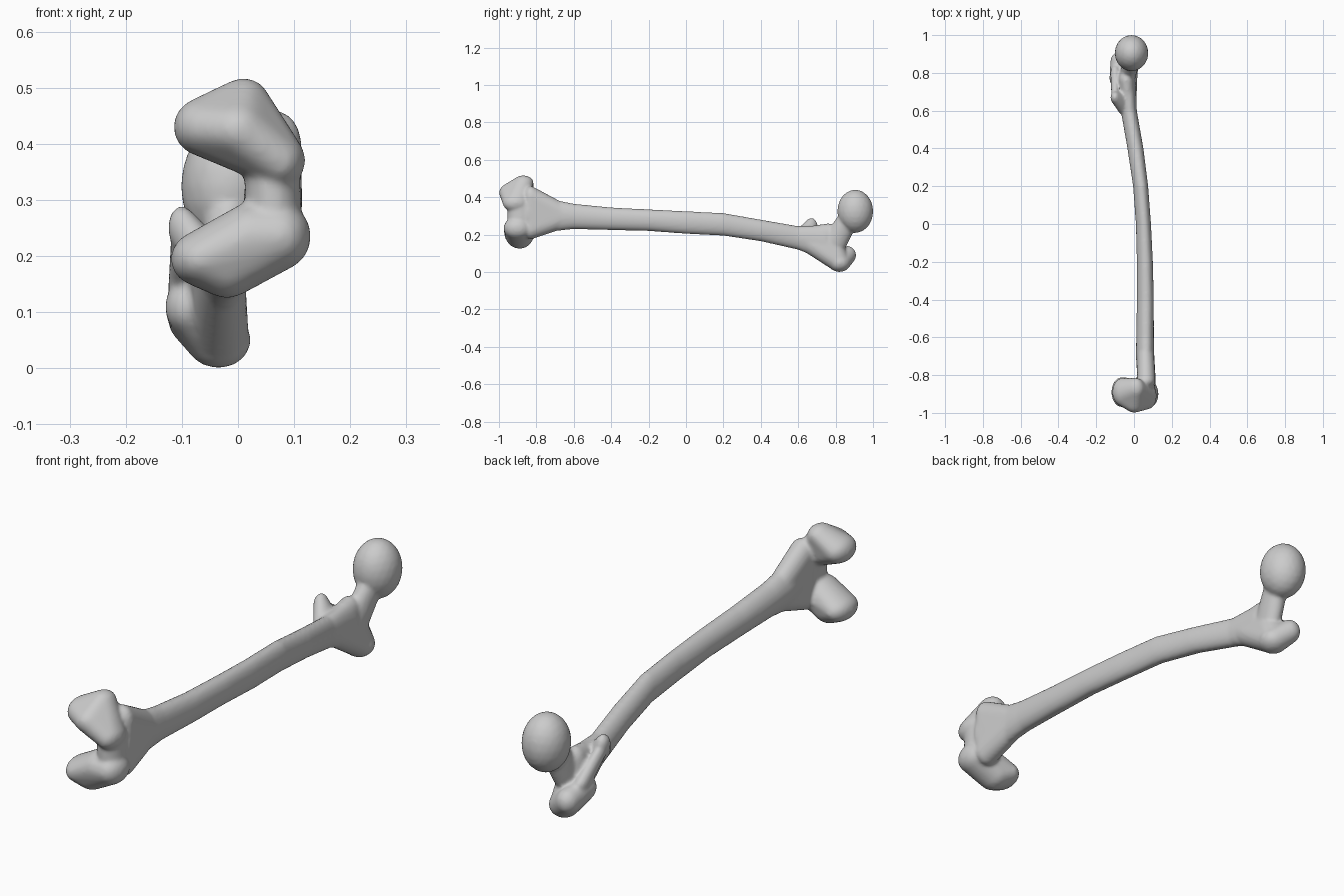
import bpy
import bmesh
from math import cos, sin, tau
from mathutils import Matrix, Vector

default_cube = bpy.data.objects.get("Cube")
if default_cube:
    bpy.data.objects.remove(default_cube, do_unlink=True)

bone_grey = bpy.data.materials.new("bone_grey")
bone_grey.use_nodes = True
colour = (0.6, 0.6, 0.6, 1)
bone_grey.diffuse_color = colour
bone_grey.node_tree.nodes["Principled BSDF"].inputs["Base Color"].default_value = colour

body = bmesh.new()


def add_part(part):
    """Merge one closed volume into the bone body."""
    bmesh.ops.recalc_face_normals(part, faces=part.faces[:])
    mesh = bpy.data.meshes.new("part")
    part.to_mesh(mesh)
    part.free()
    body.from_mesh(mesh)
    bpy.data.meshes.remove(mesh)


def lobe(*ellipsoids):
    """Convex skin stretched around ellipsoids given as (centre, radii)."""
    part = bmesh.new()
    for centre, radii in ellipsoids:
        matrix = Matrix.Translation(Vector(centre)) @ Matrix.Diagonal((*radii, 1))
        bmesh.ops.create_icosphere(part, subdivisions=3, radius=1, matrix=matrix)
    bmesh.ops.delete(part, geom=part.faces[:] + part.edges[:], context="EDGES_FACES")
    bmesh.ops.convex_hull(part, input=part.verts[:], use_existing_faces=False)
    loose = [v for v in part.verts if not v.link_faces]
    bmesh.ops.delete(part, geom=loose, context="VERTS")
    add_part(part)


def loft_shaft(sections, sides=32):
    """Loft along y; each section is y, x min, x max, z min, z max."""
    part = bmesh.new()
    rings = []
    for y, x_low, x_high, z_low, z_high in sections:
        ring = []
        for i in range(sides):
            a = tau * i / sides
            # the section narrows to a soft ridge along the rear side
            x = (x_low + x_high) / 2 + (x_high - x_low) / 2 * cos(a)
            z = (z_low + z_high) / 2 + (z_high - z_low) / 2 * sin(a) * (1 + 0.12 * cos(a))
            ring.append(part.verts.new((x, y, z)))
        rings.append(ring)
    for lower, upper in zip(rings, rings[1:]):
        for i in range(sides):
            j = (i + 1) % sides
            part.faces.new((lower[i], lower[j], upper[j], upper[i]))
    part.faces.new(rings[0])
    part.faces.new(rings[-1])
    add_part(part)


# Long bowed shaft
loft_shaft([
    (-.85, .02, .115, .2, .42),
    (-.7, .01, .107, .22, .385),
    (-.6, .012, .105, .23, .365),
    (-.4, .015, .105, .225, .345),
    (-.2, .015, .1, .22, .335),
    (0, .01, .09, .205, .325),
    (.2, -.005, .075, .195, .315),
    (.4, -.035, .05, .165, .28),
    (.6, -.07, .015, .12, .245),
    (.75, -.09, .01, .06, .25),
])

# Flare of the shaft toward the knee end
lobe(((.06, -.65, .3), (.045, .03, .065)),
     ((.065, -.83, .4), (.048, .04, .06)),
     ((.065, -.83, .23), (.05, .04, .055)))

# Upper condyle
lobe(((-.06, -.89, .43), (.055, .075, .053)),
     ((0, -.92, .425), (.06, .08, .055)),
     ((.01, -.87, .477), (.045, .055, .04)),
     ((.075, -.91, .37), (.045, .07, .05)))

# Lower condyle
lobe(((-.065, -.89, .195), (.055, .08, .05)),
     ((-.02, -.89, .185), (.06, .07, .06)),
     ((.075, -.9, .235), (.055, .075, .06)),
     ((.02, -.9, .235), (.05, .075, .06)))

# Groove plate bridging the condyles
lobe(((.06, -.885, .37), (.05, .07, .05)),
     ((.065, -.885, .23), (.05, .07, .05)))

# Flare of the shaft toward the hip end
lobe(((-.03, .62, .18), (.042, .03, .06)),
     ((-.035, .82, .05), (.055, .06, .048)),
     ((-.04, .76, .2), (.042, .05, .06)))

# Greater trochanter
lobe(((-.08, .86, .09), (.045, .05, .05)),
     ((-.088, .77, .11), (.042, .05, .05)),
     ((-.035, .82, .05), (.058, .06, .05)))

# Lesser trochanter and the crest leading to it
lobe(((-.1, .67, .25), (.025, .033, .04)),
     ((-.06, .64, .2), (.035, .06, .045)))
lobe(((-.1, .68, .23), (.02, .03, .03)),
     ((-.1, .8, .14), (.025, .04, .03)))

# Neck and ball head
lobe(((-.03, .8, .17), (.042, .065, .07)),
     ((-.015, .86, .27), (.042, .057, .05)))
lobe(((-.013, .905, .325), (.089, .096, .116)))

# Fuse every volume into one smooth bone
mesh = bpy.data.meshes.new("thigh_bone")
body.to_mesh(mesh)
body.free()
mesh.materials.append(bone_grey)
mesh.polygons.foreach_set("use_smooth", [True] * len(mesh.polygons))
bone = bpy.data.objects.new("thigh_bone", mesh)
bpy.context.collection.objects.link(bone)

fuse = bone.modifiers.new("fuse", "REMESH")
fuse.mode = "VOXEL"
fuse.voxel_size = 0.007
fuse.use_smooth_shade = True
soften = bone.modifiers.new("soften", "SMOOTH")
soften.factor = 0.5
soften.iterations = 8
